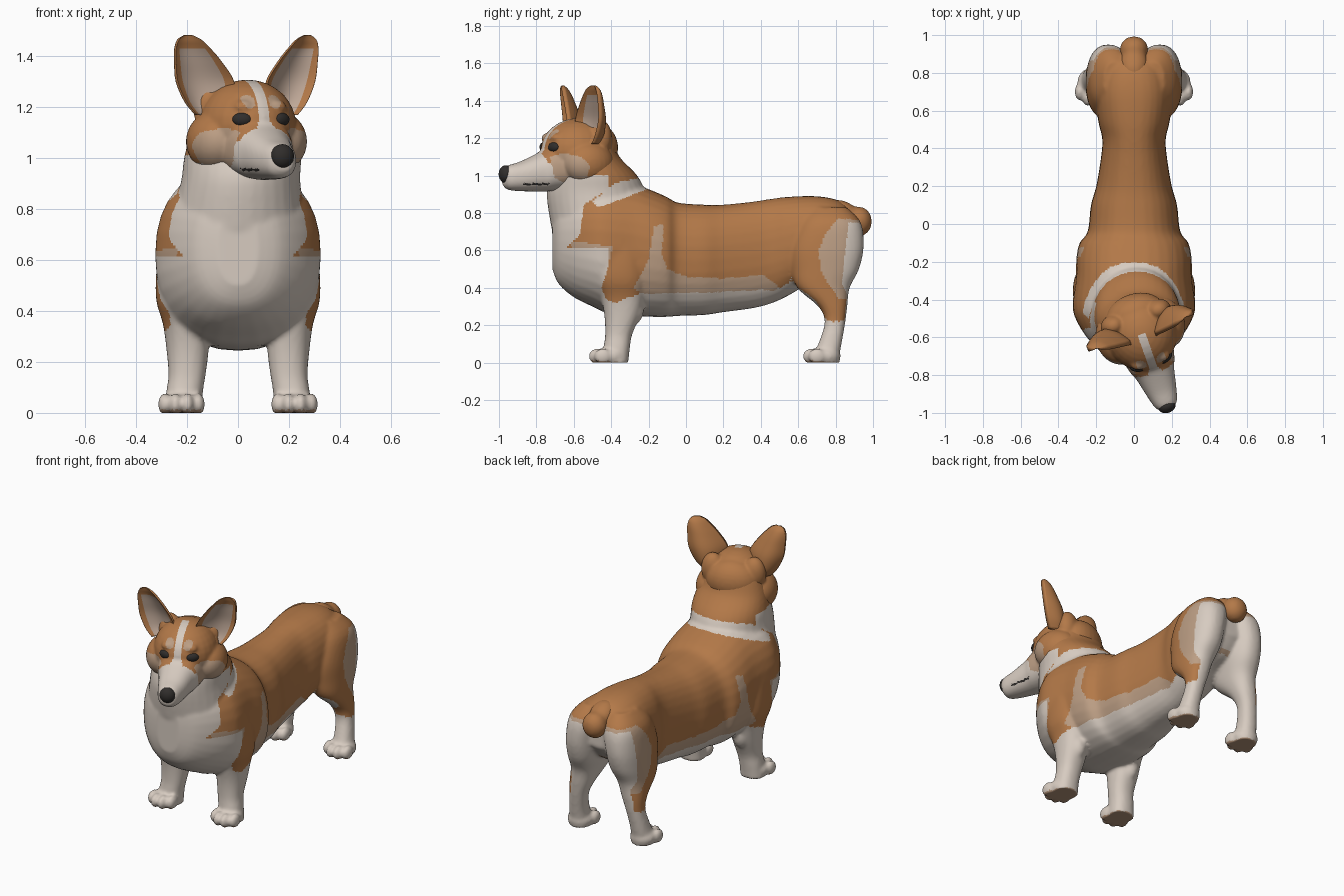
import bpy, bmesh, math
from mathutils import Matrix

if "Cube" in bpy.data.objects:
    bpy.data.objects.remove(bpy.data.objects["Cube"])

COLOURS = [("brown_fur", (0.45, 0.19, 0.065)), ("white_fur", (0.68, 0.60, 0.53)),
           ("beige_fur", (0.50, 0.34, 0.23)), ("dark_nose", (0.03, 0.027, 0.025)),
           ("inner_ear", (0.52, 0.39, 0.31)), ("paw_pad", (0.45, 0.29, 0.19))]
BROWN, WHITE, BEIGE, DARK, INNER, PAD = range(6)
MATS = []
for n, c in COLOURS:
    m = bpy.data.materials.new(n)
    m.diffuse_color = (*c, 1)
    m.use_nodes = True
    m.node_tree.nodes["Principled BSDF"].inputs["Base Color"].default_value = m.diffuse_color
    MATS.append(m)
HEAD = Matrix.Translation((0.03, -0.555, 0)) @ Matrix.Rotation(math.radians(19.4), 4, 'Z')


def spline(rows, steps=4):
    """Catmull-Rom through rows of numbers."""
    out = []
    for i in range(len(rows) - 1):
        p = [rows[max(0, min(len(rows) - 1, i + k))] for k in (-1, 0, 1, 2)]
        for s in range(steps):
            t = s / steps
            out.append([b + 0.5 * t * (c - a + t * (2*a - 5*b + 4*c - d + t * (3*(b - c) + d - a)))
                        for a, b, c, d in zip(*p)])
    return out + [list(rows[-1])]


def skin(bm, rings):
    """Join rings of points into a closed skin; returns the side faces by (ring, index)."""
    vs = [[bm.verts.new(p) for p in r] for r in rings]
    n, faces = len(vs[0]), {}
    for i in range(len(vs) - 1):
        for j in range(n):
            k = (j + 1) % n
            faces[i, j] = bm.faces.new((vs[i][j], vs[i][k], vs[i+1][k], vs[i+1][j]))
    bm.faces.new(vs[0])
    bm.faces.new(vs[-1])
    return faces


def loft(bm, rows, axis, mirror=False, power=2.3):
    """Rows are (position on axis, centre a, centre b, radius a, radius b)."""
    for s in (1, -1) if mirror else (1,):
        rings = []
        for t, a, b, ra, rb in spline(rows):
            ring = []
            for k in range(32):
                u, v = math.cos(k * math.tau / 32), math.sin(k * math.tau / 32)
                p = a + math.copysign(abs(u) ** (2 / power), u) * ra
                q = b + math.copysign(abs(v) ** (2 / power), v) * rb
                ring.append((s * p, q, t) if axis == 'z' else (s * p, t, q))
            rings.append(ring)
        skin(bm, rings)


def span(rows):
    """(y, bottom, top, half width) to loft rows."""
    return [(y, 0, (b + t) / 2, w, (t - b) / 2) for y, b, t, w in rows]


def blob(bm, c, r, mirror=False, rot=Matrix()):
    for s in (1, -1) if mirror else (1,):
        m = Matrix.Scale(s, 4, (1, 0, 0)) @ Matrix.Translation(c) @ rot @ Matrix.Diagonal((*r, 1))
        bmesh.ops.create_uvsphere(bm, u_segments=28, v_segments=16, radius=1, matrix=m)


def make(name, bm, voxel=0, rule=None, place=None, smooth=3):
    """Fuse the shapes with a voxel remesh, smooth, paint by rule and place."""
    bmesh.ops.recalc_face_normals(bm, faces=bm.faces)
    me = bpy.data.meshes.new(name)
    bm.to_mesh(me)
    ob = bpy.data.objects.new(name, me)
    bpy.context.collection.objects.link(ob)
    if voxel:
        md = ob.modifiers.new("fuse", 'REMESH')
        md.mode, md.voxel_size = 'VOXEL', voxel
        bpy.context.view_layer.update()
        me = bpy.data.meshes.new_from_object(ob.evaluated_get(bpy.context.evaluated_depsgraph_get()))
        ob.modifiers.clear()
        ob.data = me
        bm = bmesh.new()
        bm.from_mesh(me)
        for _ in range(smooth):
            bmesh.ops.smooth_vert(bm, verts=bm.verts, factor=0.5, use_axis_x=True,
                                  use_axis_y=True, use_axis_z=True)
        for v in bm.verts:
            v.co.z = max(v.co.z, 0)
        bm.normal_update()
        bm.to_mesh(me)
        me.materials.clear()
    for m in MATS:
        me.materials.append(m)
    for p in me.polygons:
        p.use_smooth = True
        if rule is not None:
            p.material_index = rule(p.center, p.normal) if callable(rule) else rule
    if place:
        ob.matrix_world = place
    return ob


def inside(poly, a, b):
    hit = False
    for (x1, y1), (x2, y2) in zip(poly, poly[1:] + poly[:1]):
        if (y1 > b) != (y2 > b) and a < (x2 - x1) * (b - y1) / (y2 - y1) + x1:
            hit = not hit
    return hit


# Body: torso, neck, legs and paws fused
bm = bmesh.new()
loft(bm, span([(-.715, .50, .80, .08), (-.68, .42, .88, .17), (-.60, .35, .93, .25), (-.50, .30, .96, .31),
               (-.42, .265, .97, .325), (-.28, .25, .955, .308), (-.18, .245, .92, .305), (-.10, .245, .885, .288),
               (-.04, .25, .855, .245), (.10, .255, .845, .228), (.20, .27, .845, .2), (.35, .29, .86, .175),
               (.45, .315, .875, .168), (.55, .36, .887, .19), (.7, .45, .89, .2), (.82, .50, .865, .17),
               (.9, .6, .80, .11)]), 'y')
loft(bm, [(.72, 0, -.45, .27, .27), (.9, .01, -.48, .235, .265), (1.0, .018, -.49, .23, .23),
          (1.1, .025, -.52, .21, .165), (1.2, .03, -.52, .17, .125), (1.25, .03, -.53, .12, .09)], 'z', power=2)
loft(bm, [(-.01, .215, -.375, .075, .065), (.08, .21, -.37, .072, .07), (.15, .2, -.36, .073, .072),
          (.25, .198, -.342, .083, .094), (.35, .205, -.34, .09, .115), (.45, .215, -.35, .107, .14),
          (.6, .21, -.36, .107, .15), (.75, .18, -.35, .107, .14)], 'z', True)
loft(bm, [(-.01, .22, .755, .065, .065), (.05, .22, .755, .062, .068), (.12, .215, .775, .055, .06),
          (.22, .2, .797, .055, .055), (.3, .185, .785, .07, .077), (.4, .165, .735, .09, .14),
          (.5, .15, .745, .105, .18), (.62, .14, .755, .112, .195), (.75, .12, .77, .11, .165),
          (.83, .1, .76, .06, .1)], 'z', True)
blob(bm, (.2, -.27, .29), (.05, .045, .08), True)
for cx, cy in ((.222, -.395), (.222, .75)):
    blob(bm, (cx, cy, .035), (.078, .078, .056), True)
    for dx, dy in ((-.066, -.05), (-.024, -.08), (.024, -.08), (.066, -.05)):
        blob(bm, (cx + dx, cy + dy, .034), (.026, .046, .043), True)

# Coat patches as side outlines in (y, z)
PATCHES = [
    (WHITE, [(-.20, .93), (-.24, .99), (-.38, .96), (-.5, .86), (-.47, .83), (-.36, .87)]),
    (WHITE, [(.87, .75), (.845, .55), (.835, .42), (.87, .34), (1.1, .4), (1.1, .73)]),
    (BEIGE, [(.81, .77), (.74, .68), (.71, .60), (.72, .5), (.76, .42), (.82, .34), (.95, .34), (1, .76)]),
    (WHITE, [(-1, -1), (-1, 1.05), (-.42, 1.0), (-.41, .93), (-.545, .845), (-.57, .68), (-.64, .615),
             (-.41, .61), (-.42, .5), (-.45, .4), (-.43, .34), (-.38, .32), (-.25, .37), (.1, .375), (.42, .39),
             (.55, .37), (.62, .36), (.7, .25), (.78, .22), (1, .23), (1, -1)]),
    (BEIGE, [(-.12, .74), (-.17, .73), (-.20, .55), (-.28, .4), (-.2, .34), (0, .36), (.5, .34), (.6, .36),
             (.5, .40), (.42, .47), (.2, .45), (0, .46), (-.1, .5), (-.13, .58)]),
    (BEIGE, [(-.6, .6), (-.62, .65), (-.52, .64), (-.39, .62), (-.41, .55), (-.5, .58)])]


def coat(c, n):
    x, y, z = c
    if z < 0.012 and n.z < -0.5:
        return PAD
    if n.z < -0.6 and z < 0.5 or abs(x) < 0.19 and y < -0.5 and z < 0.9:
        return WHITE
    if n.x * x < 0 and abs(n.x) > 0.25 and z < 0.58 and (y > 0.55 or y < -0.2):
        return WHITE
    if y > .8 and n.y > .9 and z < .5:
        return WHITE
    return next((m for m, p in PATCHES if inside(p, y, z)), BROWN)


make("body", bm, 0.0105, coat)

# Tail stub
bm = bmesh.new()
blob(bm, (0, .85, .80), (.075, .1, .058), rot=Matrix.Rotation(-.55, 4, 'X'))
blob(bm, (0, .925, .755), (.076, .07, .08))
make("tail", bm, 0.012, BROWN, smooth=5)

# Head in its own frame, turned to one side
bm = bmesh.new()
blob(bm, (0, -.02, 1.13), (.19, .205, .178))
blob(bm, (.13, -.01, 1.065), (.112, .14, .12), True)
blob(bm, (.14, .01, 1.0), (.07, .08, .07), True)
blob(bm, (.065, -.165, 1.2), (.045, .04, .03), True)
blob(bm, (.125, .06, 1.2), (.07, .06, .1), True)
blob(bm, (0, .08, 1.15), (.16, .11, .13))
loft(bm, span([(-.05, .93, 1.18, .16), (-.2, .915, 1.15, .125), (-.25, .915, 1.12, .105), (-.35, .917, 1.075, .082),
               (-.42, .925, 1.055, .062), (-.445, .95, 1.04, .04)]), 'y')
MUZZLE = [(-.6, .8), (-.6, 1.15), (-.26, 1.15), (-.23, 1.07), (-.15, 1.02), (-.05, .98), (.06, .99), (.12, .8)]
CHEEK = [(-.22, 1.10), (-.15, 1.12), (-.08, 1.10), (-.04, 1.05), (-.05, .98), (-.12, .95), (-.2, .99)]


def face(c, n):
    x, y, z = abs(c.x), c.y, c.z
    if -.36 < y < -.22 and abs(z - .955) < .005 and x > .03:
        return DARK
    if y < -.03 and x < .022 + max(0, 1.15 - z) * .5 and z > 1.05:
        return WHITE
    if y < -.1 and math.hypot(x - .055, z - 1.222) < .026:
        return BEIGE
    if inside(CHEEK, y, z) and x > .09:
        return BEIGE
    return WHITE if inside(MUZZLE, y, z) else BROWN


make("head", bm, 0.0085, face, HEAD)

# Nose and eyes
bm = bmesh.new()
blob(bm, (0, -.434, 1.008), (.047, .036, .047))
make("nose", bm, 0, DARK, HEAD)
bm = bmesh.new()
blob(bm, (.083, -.191, 1.152), (.038, .02, .026), True, Matrix.Rotation(.45, 4, 'Z'))
make("eyes", bm, 0, DARK, HEAD)

# Cupped ears: rows are (height, centre, half width, cup depth)
EAR = spline([(1.17, .15, .06, .05), (1.22, .163, .088, .07), (1.3, .178, .108, .07), (1.38, .208, .087, .05),
              (1.43, .23, .066, .035), (1.465, .243, .043, .018), (1.483, .248, .015, .005)], 4)
N = 18
for side, s in (("left", -1), ("right", 1)):
    bm = bmesh.new()
    rings = []
    for z, c, w, d in EAR:
        ring = []
        for k in range(2 * N):
            front = k < N
            u = -math.cos(math.pi * (k if front else 2 * N - 1 - k) / (N - 1))
            y = d * (1 - u * u) * (.85 if front else 1) + (-.012 if front else .012) * min(1, w / .05)
            ring.append((s * (c + w * u), y + .25 * w * u - .025, z))
        rings.append(ring)
    for (i, j), f in skin(bm, rings).items():
        if 4 <= j < N - 5 and i < len(EAR) - 9:
            f.material_index = INNER
    make(side + "_ear", bm, place=HEAD)
